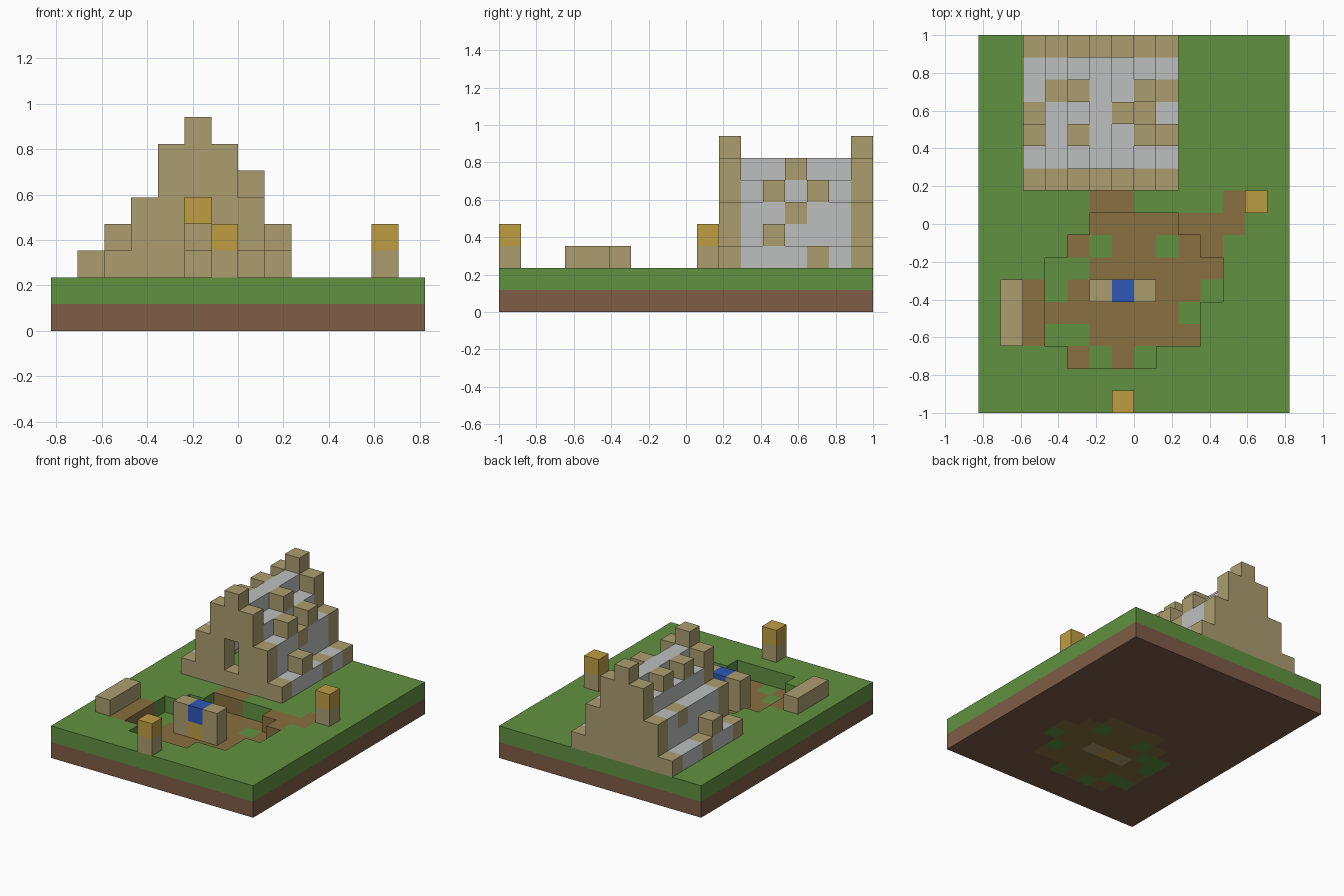
import bpy
import bmesh
from mathutils import Vector

cube = bpy.data.objects.get("Cube")
if cube:
    bpy.data.objects.remove(cube, do_unlink=True)

COLS, ROWS = 14, 17
U = 2 / ROWS  # block size


def linear(c):
    c /= 255
    return c / 12.92 if c <= 0.04045 else ((c + 0.055) / 1.055) ** 2.4


def material(name, *rgb):
    colour = [linear(c) for c in rgb] + [1]
    m = bpy.data.materials.new(name)
    m.use_nodes = True
    m.diffuse_color = colour
    bsdf = m.node_tree.nodes["Principled BSDF"]
    bsdf.inputs["Base Color"].default_value = colour
    bsdf.inputs["Roughness"].default_value = 0.9
    return m


MATS = {
    "soil": material("soil brown", 127, 93, 71),
    "grass": material("grass green", 97, 145, 65),
    "path": material("path brown", 137, 112, 64),
    "sand": material("sandstone tan", 172, 157, 112),
    "stone": material("stone grey", 190, 192, 192),
    "gold": material("lamp gold", 190, 157, 68),
    "blue": material("gem blue", 48, 87, 183),
}

parts = {}   # part name -> {block position: colour}
solid = {}   # every occupied block -> part name


def put(part, colour, cols, rows, layers):
    """Fill a box of blocks; later blocks replace earlier ones."""
    for i in cols:
        for j in rows:
            for k in layers:
                cut(i, j, k)
                parts.setdefault(part, {})[i, j, k] = colour
                solid[i, j, k] = part


def cut(i, j, k):
    owner = solid.pop((i, j, k), None)
    if owner:
        del parts[owner][i, j, k]


def one(n):
    return range(n, n + 1)


# Ground slab: soil below, grass above
put("soil_base", "soil", range(COLS), range(ROWS), one(0))
put("grass_layer", "grass", range(COLS), range(ROWS), one(1))

# Sunken pit floor (p path, g grass) and footpaths (P), back row first
GROUND = [
    ".....PP....P..",
    ".....ppppPPP..",
    "....pgppgpP...",
    "...ggpppppp...",
    "..Pgppppppg...",
    "..Pppppppg....",
    "..Pggppppp....",
    "....pgpg......",
]
for r, line in enumerate(GROUND):
    j = 9 - r
    for i, tile in enumerate(line):
        if tile == "P":
            put("footpath", "path", one(i), one(j), one(1))
        elif tile != ".":
            cut(i, j, 1)
            put("pit_floor", "path" if tile == "p" else "grass", one(i), one(j), one(0))

# Shrine in the pit: two pillars around a gold plinth with a blue block
for i in (5, 7):
    put("shrine_pillars", "sand", one(i), one(5), range(3))
put("shrine_plinth", "gold", one(6), one(5), range(2))
put("shrine_gem", "blue", one(6), one(5), one(2))

# Low bench wall and lamp posts
put("bench_wall", "sand", one(1), range(3, 6), one(2))
for i, j in ((12, 9), (6, 0)):
    put("lamp_post", "sand", one(i), one(j), one(2))
    put("lamp_light", "gold", one(i), one(j), one(3))

# Stepped gable walls
for name, j in (("front_gable", 10), ("back_gable", 16)):
    for step, top in enumerate((3, 5, 7, 8, 7, 5, 3)):
        put(name, "sand", one(2 + step), one(j), range(2, top))
for k in (3, 4):
    cut(5, 10, k)  # doorway

# Stepped stone roof between the gables
for i, low, top in ((2, 2, 3), (3, 3, 5), (4, 5, 6), (5, 6, 7), (6, 5, 6), (7, 3, 5), (8, 2, 3)):
    put("roof", "stone", one(i), range(11, 16), range(low, top))

# Tan roof blocks, flush or raised
for i, j, k in ((8, 14, 2), (8, 12, 3), (7, 13, 4), (7, 12, 5), (7, 14, 5), (6, 13, 6),
                (2, 13, 2), (2, 12, 3), (3, 14, 4), (4, 14, 6), (4, 12, 6)):
    put("roof_blocks", "sand", one(i), one(j), one(k))

# Hanging light inside
put("inner_light", "gold", one(5), one(15), one(4))

# Corner offsets of a block face for each axis
TANGENTS = {0: (1, 2), 1: (2, 0), 2: (0, 1)}


def build(name, blocks):
    """Mesh the outside faces of a part."""
    bm = bmesh.new()
    names = sorted(set(blocks.values()))
    for pos, colour in blocks.items():
        for axis, (a, b) in TANGENTS.items():
            for side in (0, 1):
                near = list(pos)
                near[axis] += 2 * side - 1
                if tuple(near) in solid:
                    continue
                corners = []
                for s, t in ((0, 0), (1, 0), (1, 1), (0, 1)):
                    p = list(pos)
                    p[axis] += side
                    p[a] += s
                    p[b] += t
                    p = Vector((p[0] - COLS / 2, p[1] - ROWS / 2, p[2])) * U
                    corners.append(bm.verts.new(p))
                face = bm.faces.new(corners if side else corners[::-1])
                face.material_index = names.index(colour)
    bmesh.ops.remove_doubles(bm, verts=bm.verts, dist=U / 100)
    mesh = bpy.data.meshes.new(name)
    bm.to_mesh(mesh)
    bm.free()
    for n in names:
        mesh.materials.append(MATS[n])
    bpy.context.collection.objects.link(bpy.data.objects.new(name, mesh))


for name, blocks in parts.items():
    build(name, blocks)
